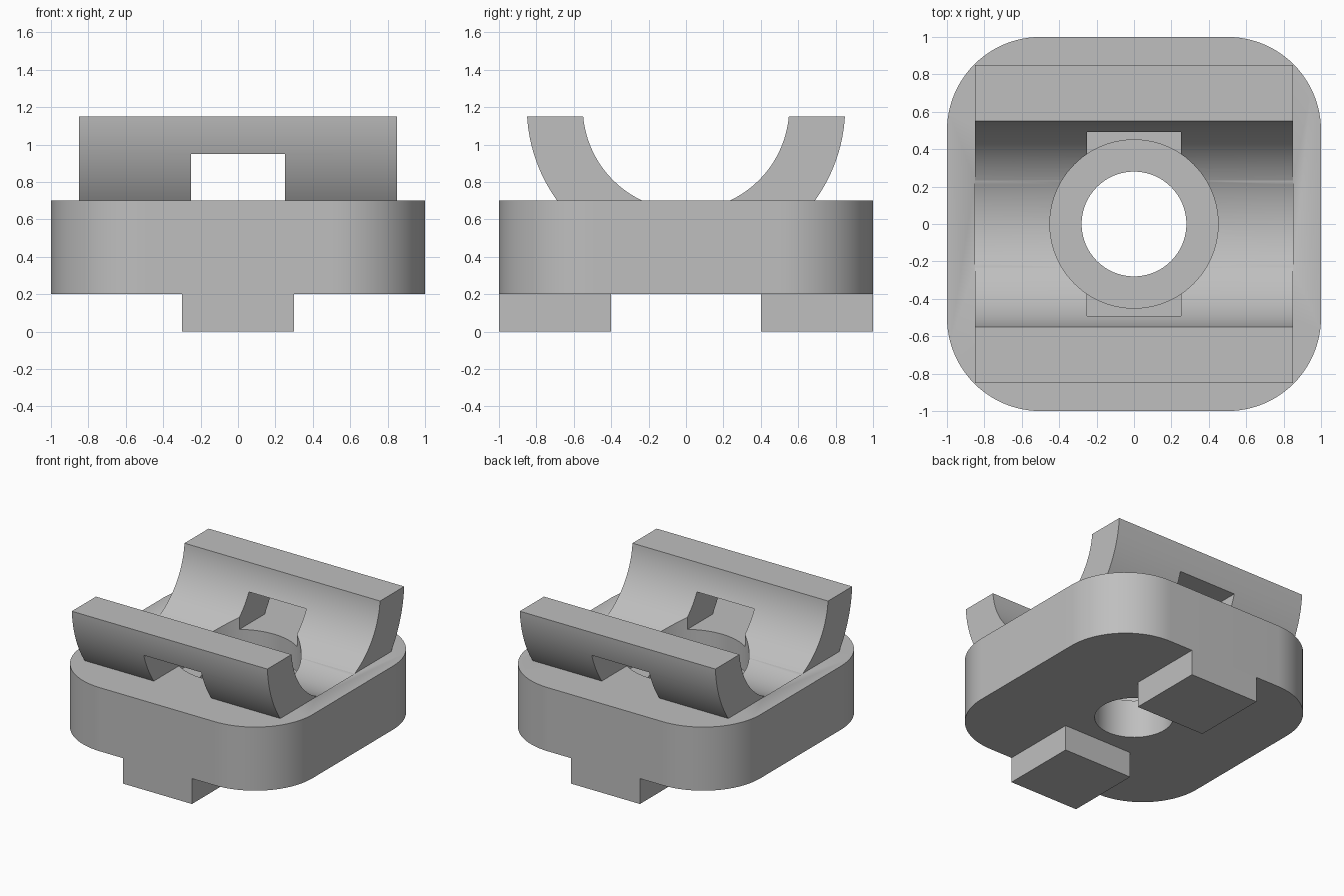
import bpy, bmesh
from math import sin, cos, pi, asin
from mathutils import Vector

cube = bpy.data.objects.get("Cube")
if cube:
    bpy.data.objects.remove(cube, do_unlink=True)

# Main dimensions
PLATE_LOW, PLATE_TOP, RAIL_TOP = 0.2, 0.7, 1.15
AXIS_Z = 1.2                      # height of the trough axis
INNER, OUTER = 0.552, 0.851       # trough radii
HALF_LENGTH = 0.85                # half length of the trough

grey = bpy.data.materials.new("plain grey")
grey.use_nodes = True
grey.diffuse_color = (0.52, 0.52, 0.52, 1)
grey.node_tree.nodes["Principled BSDF"].inputs["Base Color"].default_value = grey.diffuse_color


def arc(cx, cy, r, start, end, steps):
    """Points along an arc, angles in radians."""
    return [(cx + r * cos(start + (end - start) * i / steps),
             cy + r * sin(start + (end - start) * i / steps)) for i in range(steps + 1)]


def prism(name, outline, low, high, along_x=False):
    """Extrude an outline up z, or a (y, z) outline along x."""
    bm = bmesh.new()
    place = (lambda a, b: (low, a, b)) if along_x else (lambda a, b: (a, b, low))
    face = bm.faces.new([bm.verts.new(place(a, b)) for a, b in outline])
    grown = bmesh.ops.extrude_face_region(bm, geom=[face])["geom"]
    step = Vector((high - low, 0, 0) if along_x else (0, 0, high - low))
    bmesh.ops.translate(bm, vec=step, verts=[g for g in grown if isinstance(g, bmesh.types.BMVert)])
    bmesh.ops.recalc_face_normals(bm, faces=bm.faces)
    mesh = bpy.data.meshes.new(name)
    bm.to_mesh(mesh)
    bm.free()
    mesh.materials.append(grey)
    obj = bpy.data.objects.new(name, mesh)
    bpy.context.collection.objects.link(obj)
    return obj


def box(name, x, y0, y1, z0, z1):
    return prism(name, [(-x, y0), (x, y0), (x, y1), (-x, y1)], z0, z1)


def disc(name, r, z0, z1):
    return prism(name, arc(0, 0, r, 0, 2 * pi, 96)[:-1], z0, z1)


def activate(obj):
    bpy.ops.object.select_all(action='DESELECT')
    obj.select_set(True)
    bpy.context.view_layer.objects.active = obj


def combine(obj, other, operation='DIFFERENCE'):
    mod = obj.modifiers.new(operation.title(), 'BOOLEAN')
    mod.operation, mod.object, mod.solver = operation, other, 'EXACT'
    activate(obj)
    bpy.ops.object.modifier_apply(modifier=mod.name)


def smooth(obj):
    activate(obj)
    bpy.ops.object.shade_smooth_by_angle(angle=pi / 6)


def edge_angle(r, z):
    """Angle below horizontal where a circle about the axis meets height z."""
    return asin((z - AXIS_Z) / r)


# Cutters
trough = prism("trough_cutter", arc(0, AXIS_Z, INNER, 0, 2 * pi, 128)[:-1],
               -HALF_LENGTH, HALF_LENGTH, along_x=True)
recess = disc("recess_cutter", 0.45, 0.5, 1.3)
bore = disc("bore_cutter", 0.28, 0, 1.3)
window = box("window_cutter", 0.25, -1.2, 1.2, 0.6, 0.95)
cutters = (trough, recess, bore, window)

# Rounded base plate with trough, recess and through bore
outline = []
for i, (sx, sy) in enumerate([(1, 1), (-1, 1), (-1, -1), (1, -1)]):
    outline += arc(sx * 0.5, sy * 0.5, 0.5, i * pi / 2, (i + 1) * pi / 2, 24)
plate = prism("base_plate", outline, PLATE_LOW, PLATE_TOP)
bm = bmesh.new()
bm.from_mesh(plate.data)
bmesh.ops.remove_doubles(bm, verts=bm.verts, dist=0.0001)
bm.to_mesh(plate.data)
bm.free()
for cutter in (trough, recess, bore):
    combine(plate, cutter)
smooth(plate)

# Curved rails with windows, and locating feet, front and back
for name, side in (("front", -1), ("back", 1)):
    section = arc(0, AXIS_Z, OUTER, edge_angle(OUTER, PLATE_TOP), edge_angle(OUTER, RAIL_TOP), 24)
    section += arc(0, AXIS_Z, INNER, edge_angle(INNER, RAIL_TOP), edge_angle(INNER, PLATE_TOP), 32)
    rail = prism(name + "_rail", [(side * y, z) for y, z in section],
                 -HALF_LENGTH, HALF_LENGTH, along_x=True)
    for cutter in (window, recess):
        combine(rail, cutter)
    smooth(rail)
    box(name + "_foot", 0.3, *sorted((side * 0.4, side)), 0, PLATE_LOW)

for cutter in cutters:
    bpy.data.objects.remove(cutter, do_unlink=True)
